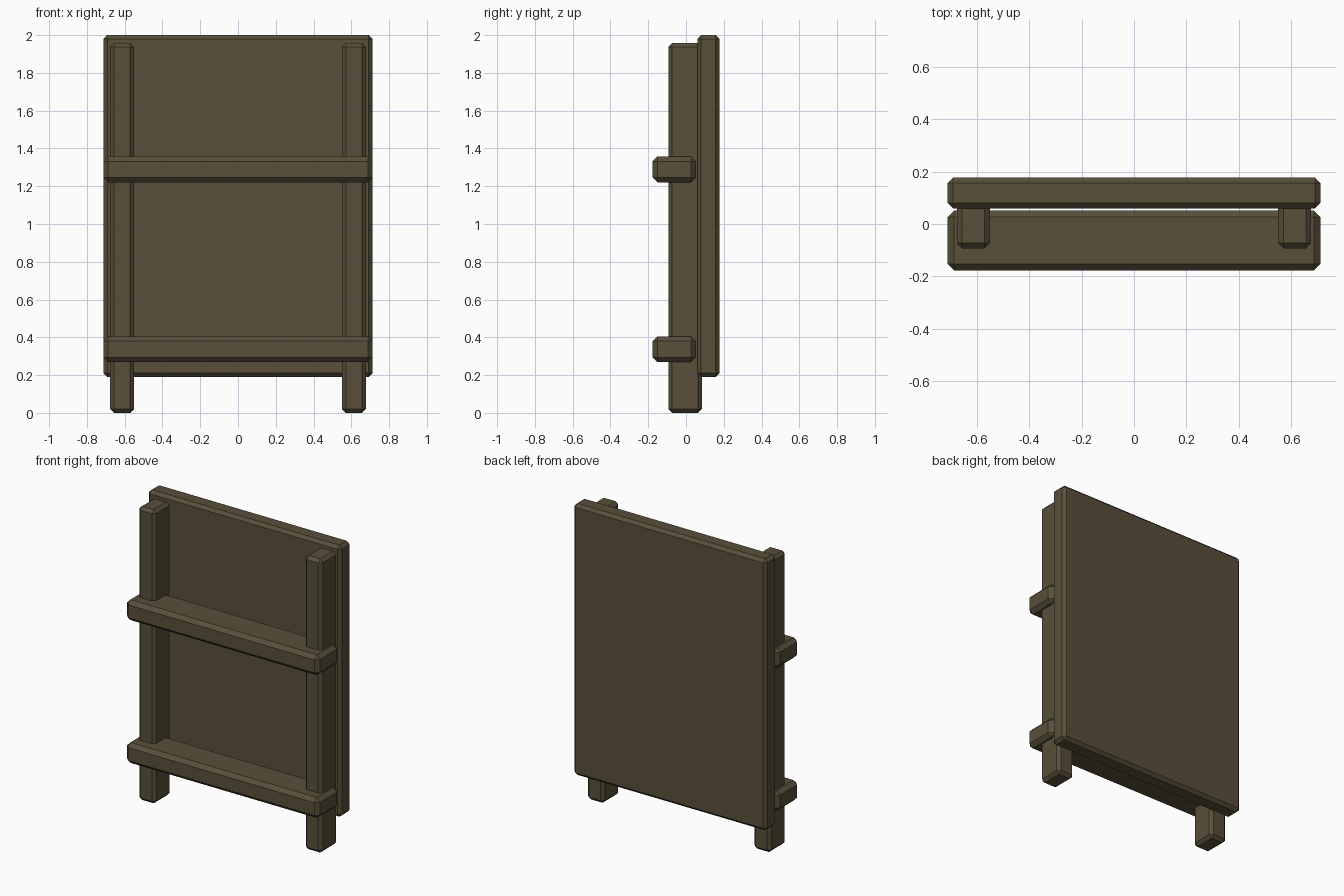
import bpy, bmesh

if "Cube" in bpy.data.objects:
    bpy.data.objects.remove(bpy.data.objects["Cube"])

wood = bpy.data.materials.new("dark_brown_wood")
wood.diffuse_color = (0.1, 0.08, 0.043, 1)
wood.use_nodes = True
wood.node_tree.nodes["Principled BSDF"].inputs["Base Color"].default_value = wood.diffuse_color


def plank(name, x, y, z, bevel):
    """Chamfered box spanning the given (min, max) ranges."""
    bm = bmesh.new()
    bmesh.ops.create_cube(bm, size=1)
    for v in bm.verts:
        v.co = [r[0] + (c + 0.5) * (r[1] - r[0]) for c, r in zip(v.co, (x, y, z))]
    bmesh.ops.bevel(bm, geom=bm.edges[:], offset=bevel, segments=1,
                    affect='EDGES', profile=0.5)
    bmesh.ops.recalc_face_normals(bm, faces=bm.faces[:])
    me = bpy.data.meshes.new(name)
    bm.to_mesh(me)
    bm.free()
    me.materials.append(wood)
    ob = bpy.data.objects.new(name, me)
    bpy.context.collection.objects.link(ob)
    return ob


# Large back board
plank("panel", (-0.712, 0.712), (0.06, 0.177), (0.19, 2.0), 0.02)

# Two upright posts in front of the board
for side, cx in (("left", -0.614), ("right", 0.614)):
    plank(side + "_post", (cx - 0.063, cx + 0.063), (-0.093, 0.084), (0.0, 1.958), 0.02)

# Two cross rails running through the posts
for level, cz in (("lower", 0.337), ("upper", 1.289)):
    plank(level + "_rail", (-0.712, 0.712), (-0.177, 0.051), (cz - 0.068, cz + 0.068), 0.025)
